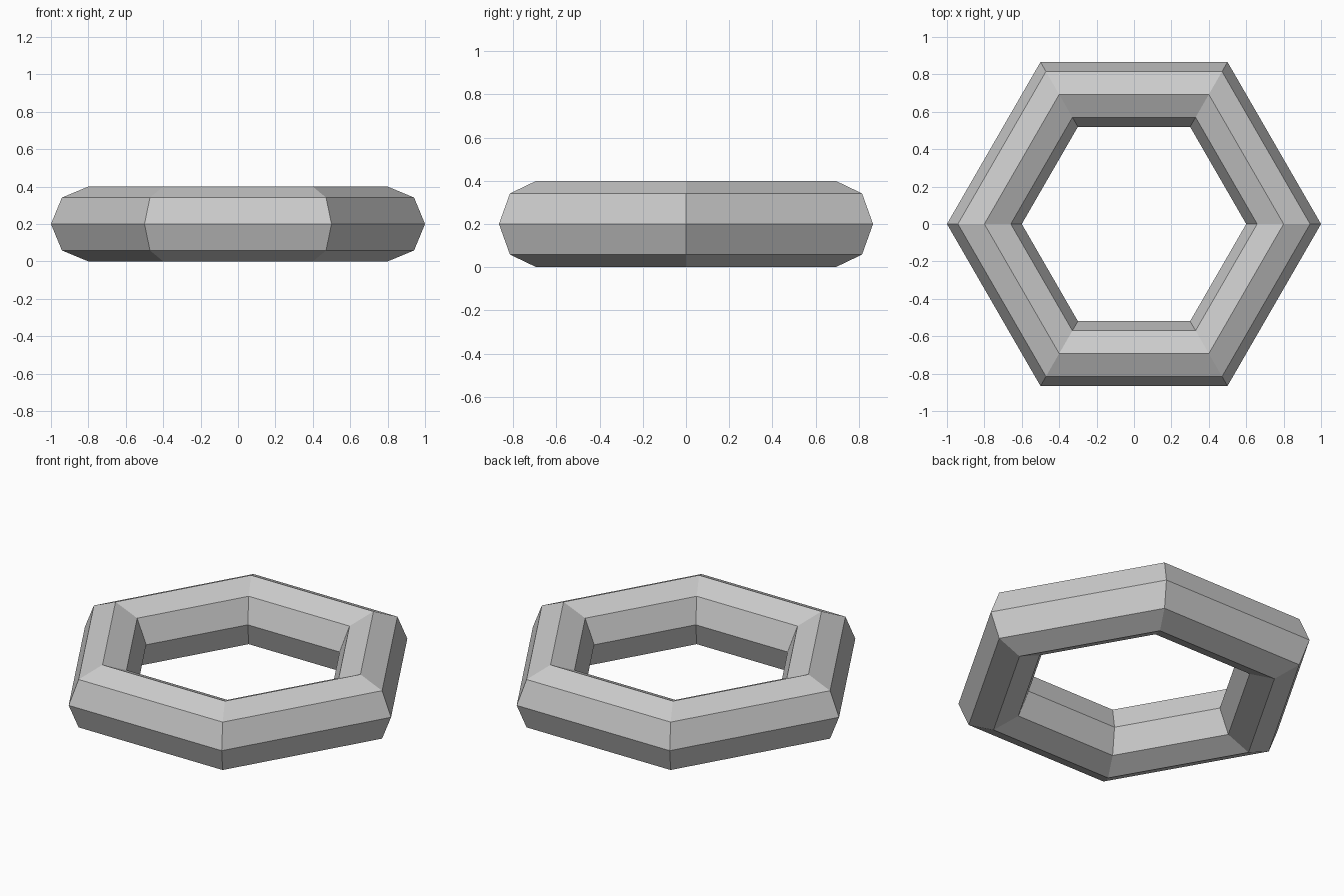
import bpy

if "Cube" in bpy.data.objects:
    bpy.data.objects.remove(bpy.data.objects["Cube"])

# Low-poly ring: six segments around, eight-sided cross-section
bpy.ops.mesh.primitive_torus_add(
    major_segments=6, minor_segments=8,
    major_radius=0.8, minor_radius=0.2,
    location=(0, 0, 0.2))
ring = bpy.context.object
ring.name = "hexagonal_ring"
bpy.ops.object.shade_flat()
